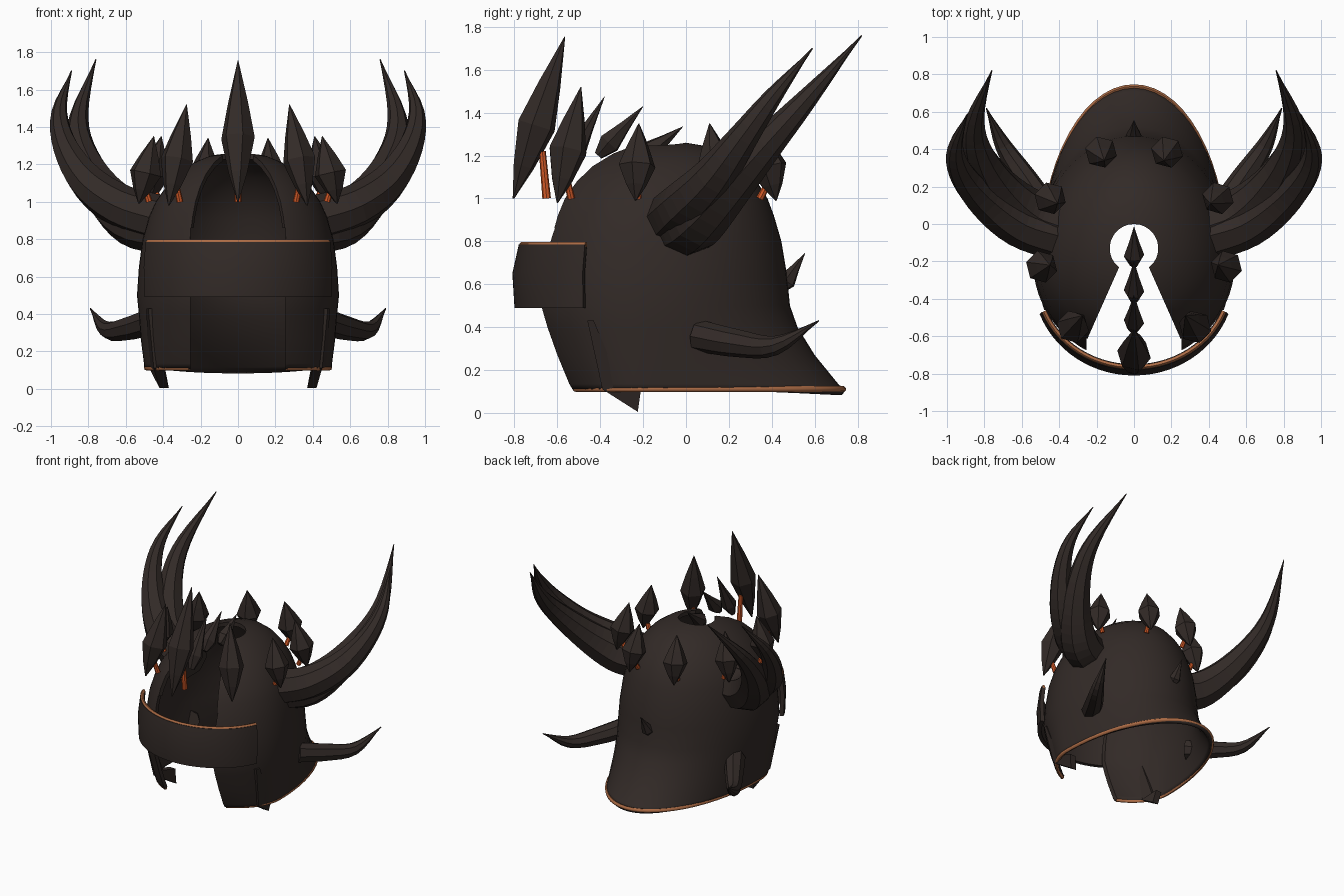
import bpy, bmesh, math
from mathutils import Vector

if "Cube" in bpy.data.objects:
    bpy.data.objects.remove(bpy.data.objects["Cube"])


def material(name, col):
    m = bpy.data.materials.new(name)
    m.diffuse_color = (*col, 1)
    m.use_nodes = True
    m.node_tree.nodes["Principled BSDF"].inputs["Base Color"].default_value = m.diffuse_color
    return m


DARK = material("dark_iron", (0.032, 0.023, 0.020))
COPPER = material("copper", (0.42, 0.15, 0.06))
EMBER = material("ember", (0.65, 0.10, 0.02))


def make(name, verts, faces, mat, smooth=None):
    bm = bmesh.new()
    vs = [bm.verts.new(v) for v in verts]
    for f in faces:
        bm.faces.new([vs[i] for i in f])
    bmesh.ops.recalc_face_normals(bm, faces=bm.faces)
    me = bpy.data.meshes.new(name)
    bm.to_mesh(me)
    bm.free()
    ob = bpy.data.objects.new(name, me)
    bpy.context.collection.objects.link(ob)
    me.materials.append(mat)
    if smooth:
        bpy.ops.object.select_all(action='DESELECT')
        bpy.context.view_layer.objects.active = ob
        ob.select_set(True)
        bpy.ops.object.shade_smooth_by_angle(angle=math.radians(smooth))
    return ob


def loft(name, rings, mat, smooth=None, caps=(True, True)):
    n = len(rings[0])
    verts = [v for r in rings for v in r]
    faces = [(i*n+j, i*n+(j+1) % n, (i+1)*n+(j+1) % n, (i+1)*n+j)
             for i in range(len(rings)-1) for j in range(n)]
    if caps[0]:
        faces.append(tuple(range(n)))
    if caps[1]:
        faces.append(tuple((len(rings)-1)*n+j for j in range(n)))
    return make(name, verts, faces, mat, smooth)


def tube(name, pts, radii, sides, mat, smooth=None):
    pts = [Vector(p) for p in pts]
    u, prev, rings = None, None, []
    for i, p in enumerate(pts):
        t = (pts[min(i+1, len(pts)-1)] - pts[max(i-1, 0)]).normalized()
        if u is None:
            u = t.orthogonal().normalized()
        else:
            u = prev.rotation_difference(t) @ u
        prev, w = t, t.cross(u)
        rings.append([p + radii[i]*(math.cos(a)*u + math.sin(a)*w)
                      for a in (2*math.pi*k/sides for k in range(sides))])
    return loft(name, rings, mat, smooth)


def spline(keys, steps=4):
    """Catmull-Rom through (x, y, z, radius) keys."""
    k = [Vector(q) for q in keys]
    k = [2*k[0]-k[1]] + k + [2*k[-1]-k[-2]]
    out = []
    for i in range(1, len(k)-2):
        a, b, c, d = k[i-1:i+3]
        for s in range(steps):
            t = s/steps
            out.append(0.5*(2*b + (c-a)*t + (2*a-5*b+4*c-d)*t*t + (3*b-a-3*c+d)*t**3))
    out.append(k[-2])
    return [q.xyz for q in out], [max(q.w, 0.003) for q in out]


def horn(name, keys, side, sides=8):
    pts, rad = spline([(side*x, y, z, r) for x, y, z, r in keys])
    tube(name, pts, rad, sides, DARK)


def leaf(name, base, tip, r, shape=((0, .04), (.2, .55), (.45, 1), (.7, .6), (1, .02))):
    b, t = Vector(base), Vector(tip)
    tube(name, [b.lerp(t, s) for s, _ in shape], [r*k for _, k in shape], 6, DARK)


def prism(name, outline, z0, z1):
    ob = loft(name, [[(x, y, z) for x, y in outline] for z in (z0, z1)], DARK)
    ob.hide_render = True
    ob.hide_set(True)
    return ob


# Helmet shell: z, half width, front y, back y, centre y
LEVELS = [(.105, .50, -.58, .745, -.2), (.135, .503, -.60, .71, -.2), (.27, .52, -.66, .60, -.2),
          (.40, .53, -.71, .52, -.2), (.50, .54, -.74, .485, -.2), (.65, .53, -.73, .47, -.2),
          (.80, .51, -.70, .445, -.2), (.92, .475, -.665, .41, -.19), (1.0, .44, -.63, .38, -.18),
          (1.08, .385, -.57, .33, -.16), (1.15, .32, -.49, .27, -.14), (1.21, .235, -.38, .19, -.12),
          (1.245, .15, -.28, .09, -.1), (1.26, .07, -.18, 0, -.09), (1.264, .01, -.1, -.08, -.09)]


def shell_point(lv, a):
    z, w, yf, yb, yc = lv
    c = math.cos(a)
    return (w*math.sin(a), yc + (yf-yc if c > 0 else yb-yc)*abs(c), z)


shell = loft("helmet_shell", [[shell_point(l, 2*math.pi*k/56) for k in range(56)] for l in LEVELS],
             DARK, 40, (False, True))
sol = shell.modifiers.new("thickness", 'SOLIDIFY')
sol.thickness, sol.offset = 0.03, -1

# Keyhole face opening cut over the crown
hole = [(.13*math.sin(a), -.13 - .13*math.cos(a))
        for a in (math.radians(38 + 284*k/20) for k in range(21))]
keyhole = hole + [(-.27, -.66), (-.27, -1), (.27, -1), (.27, -.66)]
cutters = [prism("crown_cutter", keyhole, .8, 2),
           prism("face_cutter", [(-.255, -1), (.255, -1), (.255, -.3), (-.255, -.3)], -.1, .86)]
for c in cutters:
    m = shell.modifiers.new("opening", 'BOOLEAN')
    m.operation, m.solver, m.object = 'DIFFERENCE', 'EXACT', c

# Copper trim on the lower rim
rim = [shell_point(LEVELS[0], math.radians(32 + 296*k/48)) for k in range(49)]
tube("lower_rim_trim", [(x*.98, y*.985, z+.006) for x, y, z in rim], [.014]*49, 6, COPPER, 60)

# Curved visor band with copper top edge
ANG = [math.radians(-69 + 138*k/28) for k in range(29)]
SEC = [(.49, .535, .50), (.65, .54, .51), (.785, .53, .48),
       (.785, .50, .45), (.65, .51, .48), (.49, .505, .47)]
loft("visor_band", [[(w*math.sin(a), -.3-d*math.cos(a), z) for z, w, d in SEC] for a in ANG], DARK, 35)
tube("visor_trim", [(.515*math.sin(a), -.3-.465*math.cos(a), .785) for a in ANG], [.013]*29, 6, COPPER, 60)

# Crown leaves on glowing stems
leaf("crown_leaf_front", (0, -.805, 1.0), (0, -.565, 1.755), .092)
tube("stem_front", [(0, -.65, 1.0), (0, -.67, 1.22)], [.02, .016], 8, EMBER)
CROWN = [((.37, -.60, .98), (.275, -.49, 1.52), .09, (.31, -.535, 1.0)),
         ((.53, -.235, .99), (.45, -.22, 1.35), .088, (.475, -.225, 1.0)),
         ((.48, .16, .99), (.41, .11, 1.35), .088, (.42, .14, 1.0)),
         ((.19, .42, .99), (.16, .34, 1.34), .088, (.17, .345, 1.0))]
for s in (1, -1):
    tag = "right" if s > 0 else "left"
    for i, (b, t, r, st) in enumerate(CROWN):
        leaf(f"crown_leaf_{tag}_{i}", (s*b[0], *b[1:]), (s*t[0], *t[1:]), r)
        mid = Vector(b).lerp(Vector(t), .3)
        tube(f"stem_{tag}_{i}", [(s*st[0], *st[1:]), (s*mid.x, mid.y, mid.z)], [.018, .014], 8, EMBER)

    # Great horn with two prongs, and the lower tusk
    horn(f"horn_inner_prong_{tag}", [(.40, -.02, .87, .15), (.57, .05, .91, .145), (.72, .19, 1.05, .115),
         (.83, .38, 1.26, .08), (.85, .56, 1.46, .05), (.76, .82, 1.76, 0)], s)
    horn(f"horn_outer_prong_{tag}", [(.40, -.07, .90, .13), (.62, 0, .97, .12), (.80, .13, 1.10, .10),
         (.92, .27, 1.29, .07), (.955, .41, 1.48, .042), (.89, .59, 1.7, 0)], s)
    horn(f"tusk_{tag}", [(.46, .06, .36, .075), (.58, .24, .325, .065), (.70, .42, .315, .045),
         (.79, .62, .43, 0)], s)

    # Cheek blade
    side = [(-.46, .43), (-.43, .43), (-.30, .12), (-.21, .11), (-.225, .005), (-.39, .11)]
    xo = [.48, .49, .48, .44, .42, .45]
    loft(f"cheek_blade_{tag}", [[(s*(x-d), y, z) for x, (y, z) in zip(xo, side)] for d in (0, .05)], DARK)

# Crest spikes along the centre line and nape
for i, (b, t) in enumerate([((-.57, 1.12), (-.38, 1.475)), ((-.41, 1.2), (-.2, 1.43)),
                            ((-.22, 1.18), (-.015, 1.335)), ((.44, .57), (.555, .745))]):
    leaf(f"crest_spike_{i}", (0, *b), (0, *t), .055 if i < 3 else .045,
         ((0, .4), (.25, 1), (.6, .5), (1, .02)))
